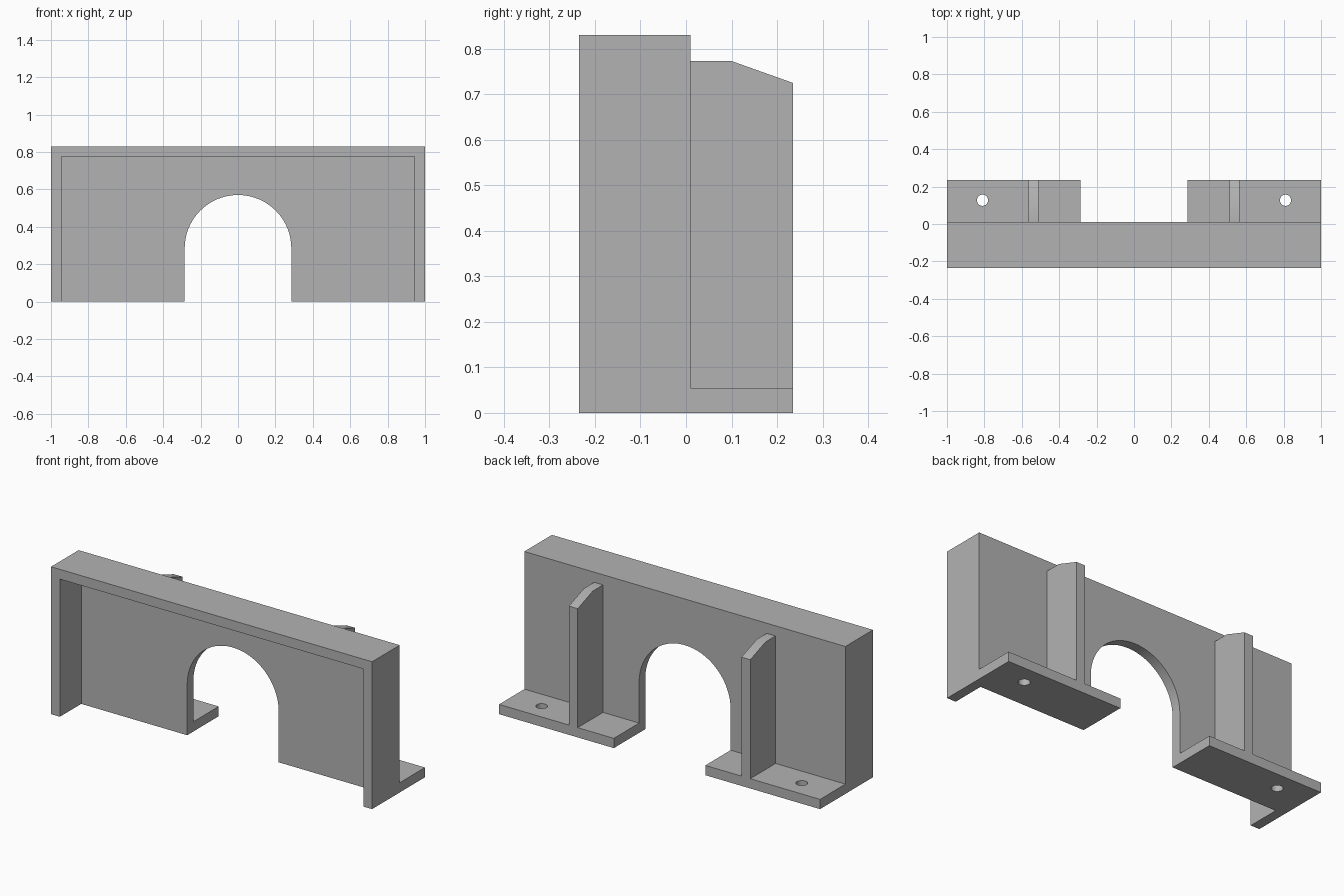
import bpy, bmesh, math

cube = bpy.data.objects.get("Cube")
if cube:
    bpy.data.objects.remove(cube, do_unlink=True)

grey = bpy.data.materials.new("plain grey")
grey.use_nodes = True
grey.diffuse_color = (0.45, 0.45, 0.45, 1)
grey.node_tree.nodes["Principled BSDF"].inputs["Base Color"].default_value = grey.diffuse_color

# Main dimensions
FRONT, BACK, DEPTH_END = -0.235, 0.01, 0.235
HEIGHT, WALL = 0.83, 0.055
ARCH = 0.285
PLATE = BACK - WALL


def prism(name, points, axis, lo, hi):
    """Extrude a closed 2D profile along an axis from lo to hi."""
    place = {"x": lambda a, b, d: (d, a, b),
             "y": lambda a, b, d: (a, d, b),
             "z": lambda a, b, d: (a, b, d)}[axis]
    bm = bmesh.new()
    ends = [[bm.verts.new(place(a, b, d)) for a, b in points] for d in (lo, hi)]
    bm.faces.new(ends[0])
    bm.faces.new(ends[1])
    n = len(points)
    for i in range(n):
        j = (i + 1) % n
        bm.faces.new((ends[0][i], ends[0][j], ends[1][j], ends[1][i]))
    bmesh.ops.recalc_face_normals(bm, faces=bm.faces)
    mesh = bpy.data.meshes.new(name)
    bm.to_mesh(mesh)
    bm.free()
    mesh.materials.append(grey)
    obj = bpy.data.objects.new(name, mesh)
    bpy.context.collection.objects.link(obj)
    return obj


def rect(a0, b0, a1, b1):
    return [(a0, b0), (a1, b0), (a1, b1), (a0, b1)]


def arc(cx, cy, r, sweep, steps):
    return [(cx + r * math.cos(sweep * i / steps), cy + r * math.sin(sweep * i / steps))
            for i in range(steps + 1)]


def combine(target, tool, operation):
    """Apply a boolean and discard the tool."""
    mod = target.modifiers.new("combine", "BOOLEAN")
    mod.operation, mod.solver, mod.object = operation, "EXACT", tool
    bpy.ops.object.select_all(action="DESELECT")
    bpy.context.view_layer.objects.active = target
    target.select_set(True)
    bpy.ops.object.modifier_apply(modifier=mod.name)
    bpy.data.objects.remove(tool, do_unlink=True)


# Hollow housing, open at the front and underneath
bracket = prism("arched_bracket", rect(-1, 0, 1, HEIGHT), "y", FRONT, BACK)
inner = 1 - WALL
combine(bracket, prism("recess", rect(-inner, -0.1, inner, HEIGHT - WALL),
                       "y", FRONT - 0.1, PLATE), "DIFFERENCE")

for side in (-1, 1):
    # Mounting foot
    foot = rect(side * ARCH, PLATE + 0.02, side, DEPTH_END)
    combine(bracket, prism("foot", foot, "z", 0, WALL), "UNION")

    # Upright rib with a sloping top
    rib = [(PLATE + 0.02, 0.02), (DEPTH_END, 0.02), (DEPTH_END, 0.725),
           (0.1, 0.773), (PLATE + 0.02, 0.773)]
    combine(bracket, prism("rib", rib, "x", side * 0.51, side * 0.565), "UNION")

    # Screw hole
    hole = arc(side * 0.81, 0.127, 0.03, math.tau, 32)[:-1]
    combine(bracket, prism("hole", hole, "z", -0.1, 0.2), "DIFFERENCE")

# Round-topped opening through the back plate
opening = [(-ARCH, -0.1), (ARCH, -0.1)] + arc(0, ARCH, ARCH, math.pi, 48)
combine(bracket, prism("opening", opening, "y", PLATE - 0.1, BACK + 0.1), "DIFFERENCE")

bracket.select_set(True)
bpy.context.view_layer.objects.active = bracket
bpy.ops.object.shade_smooth_by_angle(angle=math.radians(30))
